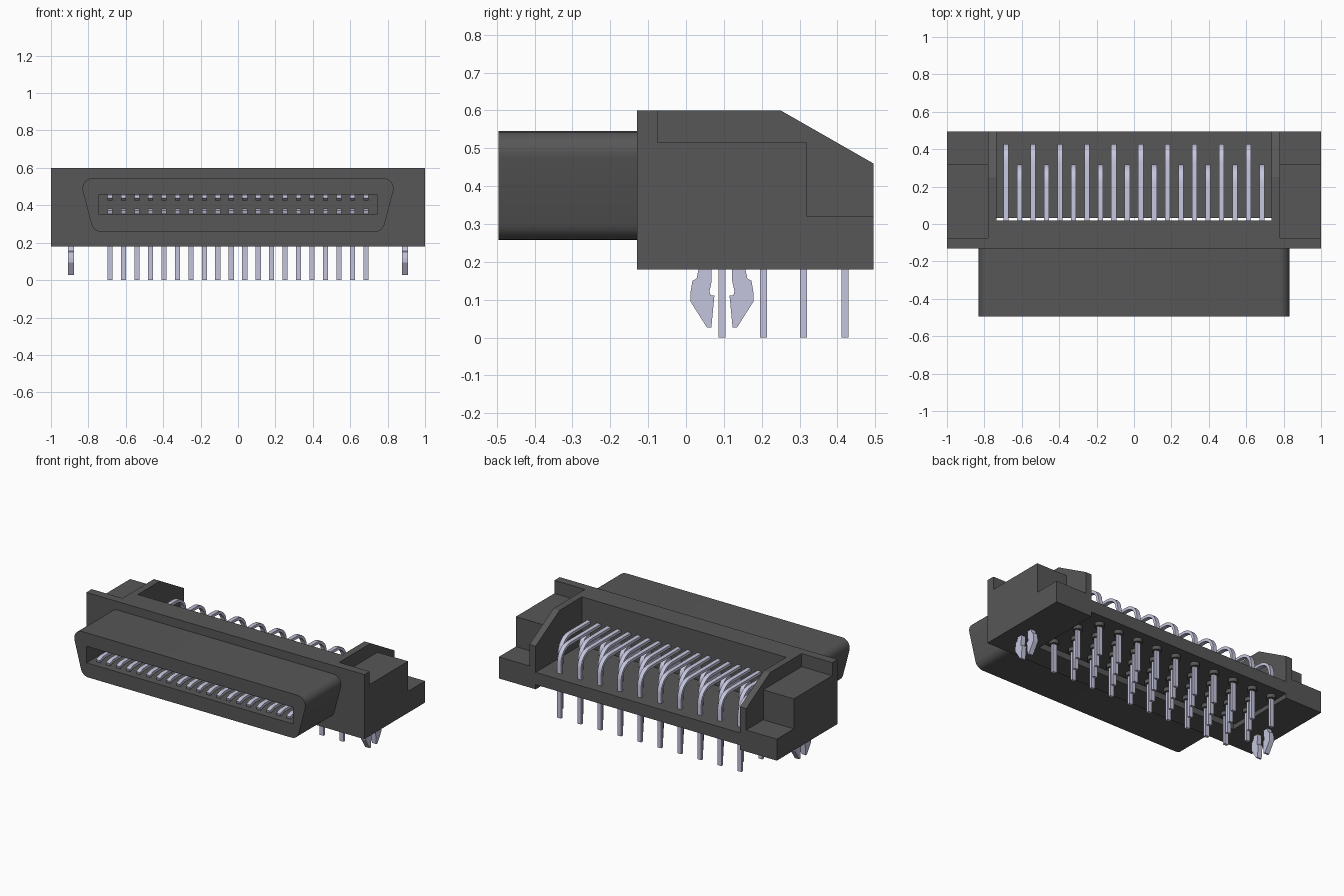
import bpy, bmesh, math
from mathutils import Vector

cube = bpy.data.objects.get("Cube")
if cube:
    bpy.data.objects.remove(cube)


def material(name, color):
    m = bpy.data.materials.new(name)
    m.use_nodes = True
    m.diffuse_color = (*color, 1)
    m.node_tree.nodes["Principled BSDF"].inputs["Base Color"].default_value = (*color, 1)
    return m


plastic = material("dark_grey_plastic", (0.095, 0.095, 0.095))
metal = material("pale_metal", (0.56, 0.56, 0.73))


def finish(name, bm, mat):
    bmesh.ops.recalc_face_normals(bm, faces=bm.faces)
    mesh = bpy.data.meshes.new(name)
    bm.to_mesh(mesh)
    bm.free()
    mesh.materials.append(mat)
    obj = bpy.data.objects.new(name, mesh)
    bpy.context.collection.objects.link(obj)
    return obj


def smooth(obj):
    bpy.ops.object.select_all(action='DESELECT')
    obj.select_set(True)
    bpy.context.view_layer.objects.active = obj
    bpy.ops.object.shade_smooth_by_angle(angle=math.radians(35))


def prism(name, points, axis, depth, mat):
    """Extrude a closed 3D outline along one axis."""
    bm = bmesh.new()
    face = bm.faces.new([bm.verts.new(p) for p in points])
    out = bmesh.ops.extrude_face_region(bm, geom=[face], use_keep_orig=True)
    verts = [g for g in out["geom"] if isinstance(g, bmesh.types.BMVert)]
    bmesh.ops.translate(bm, verts=verts, vec=Vector(axis) * depth)
    return finish(name, bm, mat)


def side_prism(name, profile, x0, x1, mat=plastic):
    return prism(name, [(x0, y, z) for y, z in profile], (1, 0, 0), x1 - x0, mat)


def rect(y0, y1, z0, z1):
    return [(y0, z0), (y1, z0), (y1, z1), (y0, z1)]


def fillet(a, corner, b, radius, steps=6):
    """Points of an arc that rounds the corner between a and b."""
    a, c, b = Vector(a), Vector(corner), Vector(b)
    u, v = (a - c).normalized(), (b - c).normalized()
    half = u.angle(v) / 2
    reach = radius / math.tan(half)
    center = c + (u + v).normalized() * (radius / math.sin(half))
    start, end = c + u * reach - center, c + v * reach - center
    sweep = math.pi - 2 * half
    points = []
    for i in range(steps + 1):
        t = i / steps
        points.append(center + (start * math.sin((1 - t) * sweep)
                                + end * math.sin(t * sweep)) / math.sin(sweep))
    return points


# Housing: front wall, floor, and mirrored cheeks and stepped ears
BACK, FRONT, BASE, TOP = 0.495, -0.13, 0.18, 0.60
INNER, CHEEK = 0.735, 0.78
side_prism("front_wall", rect(FRONT, 0.02, BASE, TOP), -INNER, INNER)
side_prism("pin_floor", rect(0.033, BACK, 0.21, 0.29), -INNER, INNER)
cheek = [(FRONT, BASE), (BACK, BASE), (BACK, 0.46), (0.25, TOP), (FRONT, TOP)]
ear = [(FRONT, BASE), (BACK, BASE), (BACK, 0.32), (0.32, 0.32),
       (0.32, 0.515), (-0.075, 0.515), (-0.075, TOP), (FRONT, TOP)]
for side, s in (("left", 1), ("right", -1)):
    side_prism(side + "_cheek", cheek, s * INNER, s * CHEEK)
    side_prism(side + "_ear", ear, s * CHEEK, s)

# Mating shell: rounded trapezoid with a slot cut in its front
corners = [(-0.848, 0.545), (0.848, 0.545), (0.773, 0.258), (-0.773, 0.258)]
outline = []
for i, c in enumerate(corners):
    outline += fillet(corners[i - 1], c, corners[(i + 1) % 4], 0.055)
shell = prism("mating_shell", [(p.x, -0.495, p.y) for p in outline],
              (0, 1, 0), 0.366, plastic)
cutter = side_prism("slot_cutter", rect(-0.6, -0.16, 0.35, 0.458), -0.742, 0.742)
cutter.hide_render = True
cut = shell.modifiers.new("slot", 'BOOLEAN')
cut.operation, cut.solver, cut.object = 'DIFFERENCE', 'EXACT', cutter
bpy.context.view_layer.objects.active = shell
bpy.ops.object.modifier_apply(modifier="slot")
bpy.data.objects.remove(cutter)
smooth(shell)


def add_strip(bm, path, x, width, thick):
    """Sweep a rectangular section along a path in the side plane."""
    rings = []
    for i, p in enumerate(path):
        t = path[min(i + 1, len(path) - 1)] - path[max(i - 1, 0)]
        n = Vector((-t.y, t.x)).normalized() * thick / 2
        rings.append([bm.verts.new((x + dx, q.x, q.y)) for dx, q in
                      ((-width / 2, p - n), (width / 2, p - n),
                       (width / 2, p + n), (-width / 2, p + n))])
    for a, b in zip(rings, rings[1:]):
        for k in range(4):
            j = (k + 1) % 4
            bm.faces.new((a[k], a[j], b[j], b[k]))
    bm.faces.new(rings[0])
    bm.faces.new(rings[-1])


# Contact pins: four staggered rows of ten bent strips, with floor collars
PITCH = 0.0721
rows = [("upper_long", 0.42, 0.45, 1, 0, 0.09), ("upper_short", 0.31, 0.45, 1, 1, 0.09),
        ("lower_long", 0.205, 0.37, -1, 0, 0.05), ("lower_short", 0.095, 0.37, -1, 1, 0.05)]
collars = bmesh.new()
for name, y, z, flare, offset, radius in rows:
    inside = z - 0.015 if flare > 0 else z + 0.005
    path = [Vector(p) for p in ((-0.46, inside + flare * 0.012), (-0.42, inside),
                                (-0.36, inside), (-0.2, z))]
    path += fillet((0, z), (y, z), (y, 0), radius)
    path.append(Vector((y, 0)))
    bm = bmesh.new()
    for i in range(10):
        x = (2 * i + offset - 9.5) * PITCH
        add_strip(bm, path, x, 0.027, 0.018)
        made = bmesh.ops.create_cone(collars, cap_ends=True, segments=16, radius1=0.028,
                                     radius2=0.028, depth=0.03)
        bmesh.ops.translate(collars, verts=made["verts"], vec=(x, y, 0.2))
    smooth(finish(name + "_pins", bm, metal))
smooth(finish("pin_collars", collars, plastic))

# Board clips: two barbed prongs under each ear
prong = [(0.033, 0.2), (0.033, 0.18), (0.028, 0.156), (0.017, 0.15), (0.012, 0.119),
         (0.012, 0.095), (0.055, 0.027), (0.067, 0.027), (0.075, 0.111),
         (0.065, 0.111), (0.062, 0.122), (0.068, 0.15), (0.068, 0.2)]
for side, x in (("left", 0.893), ("right", -0.893)):
    side_prism(side + "_clip_front", prong, x - 0.016, x + 0.016, metal)
    side_prism(side + "_clip_back", [(0.19 - y, z) for y, z in prong],
               x - 0.016, x + 0.016, metal)
